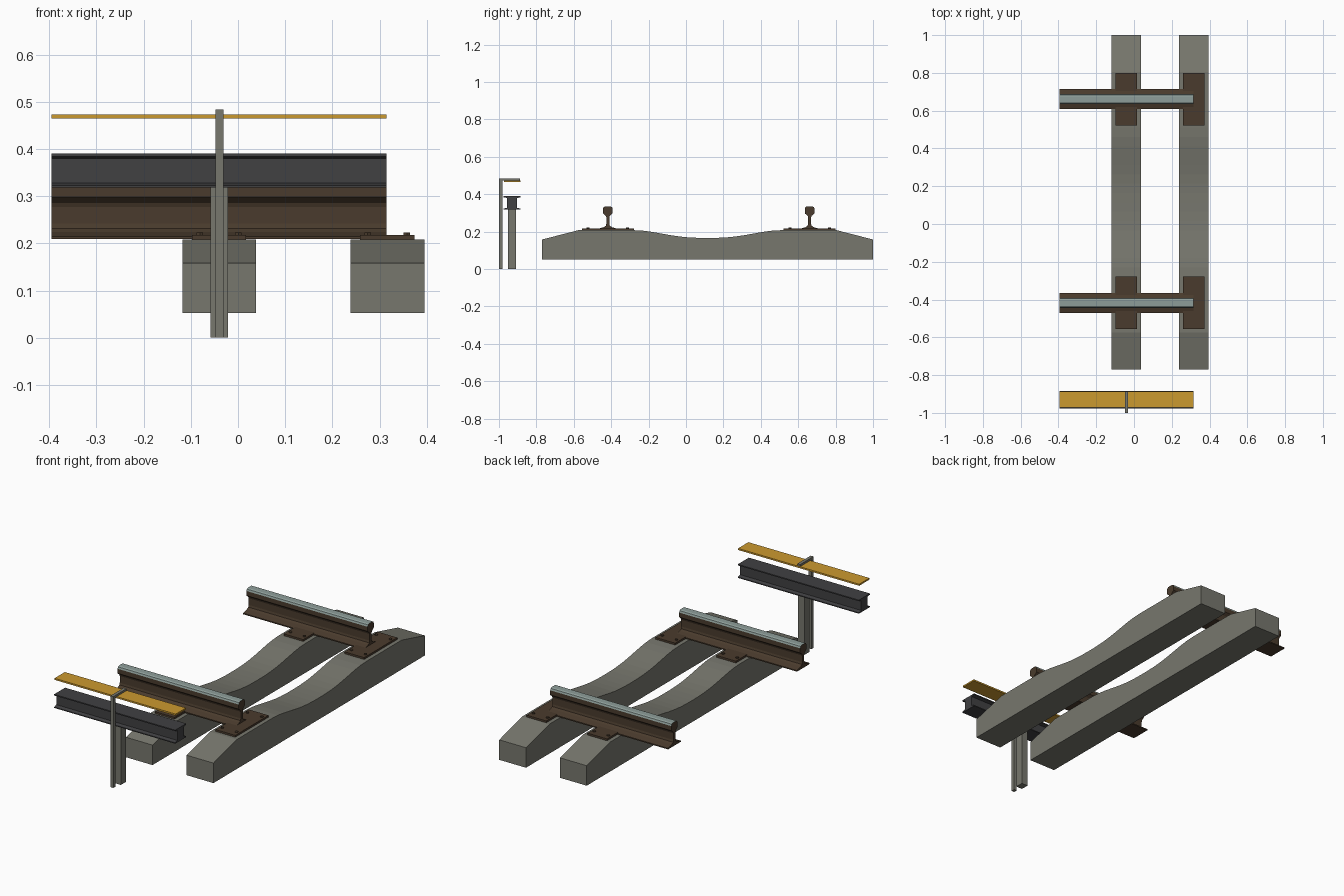
import bpy, bmesh, math
from mathutils import Vector

if "Cube" in bpy.data.objects:
    bpy.data.objects.remove(bpy.data.objects["Cube"])


def material(name, rgb):
    m = bpy.data.materials.new(name)
    m.diffuse_color = (*rgb, 1)
    m.use_nodes = True
    m.node_tree.nodes["Principled BSDF"].inputs["Base Color"].default_value = m.diffuse_color
    return m


CONCRETE = material("concrete grey", (0.185, 0.185, 0.155))
RUST = material("rust brown", (0.068, 0.044, 0.026))
STEEL = material("polished steel", (0.27, 0.34, 0.32))
DARK = material("dark conductor grey", (0.052, 0.052, 0.055))
YELLOW = material("cover yellow", (0.60, 0.32, 0.028))

X0, X1 = -0.395, 0.315          # rail length
SLEEPER_Y = 0.115               # sleeper middle
RAIL_Y = (-0.418, 0.661)
SLEEPERS = ((-0.118, 0.038), (0.238, 0.395))


def extrude_x(name, profile, x0, x1, mats):
    """Extrude a closed (y, z) profile along x."""
    bm = bmesh.new()
    face = bm.faces.new([bm.verts.new((x0, y, z)) for y, z in profile])
    out = bmesh.ops.extrude_face_region(bm, geom=[face])
    moved = [v for v in out["geom"] if isinstance(v, bmesh.types.BMVert)]
    bmesh.ops.translate(bm, verts=moved, vec=(x1 - x0, 0, 0))
    bmesh.ops.recalc_face_normals(bm, faces=bm.faces)
    return finish(name, bm, mats)


def finish(name, bm, mats):
    me = bpy.data.meshes.new(name)
    bm.to_mesh(me)
    bm.free()
    for m in mats:
        me.materials.append(m)
    ob = bpy.data.objects.new(name, me)
    bpy.context.collection.objects.link(ob)
    return ob


def box(name, lo, hi, mat):
    return extrude_x(name, [(lo[1], lo[2]), (hi[1], lo[2]), (hi[1], hi[2]), (lo[1], hi[2])],
                     lo[0], hi[0], [mat])


def mirrored(half, cy):
    """Complete a half profile (bottom to top, y >= 0) about y = cy."""
    return [(cy + y, z) for y, z in half] + [(cy - y, z) for y, z in reversed(half) if y > 0]


# Concrete sleepers with sagging middle
sag = [(0.395 * i / 8, 0.1665 + 0.0415 * (0.5 - 0.5 * math.cos(math.pi * (i / 8) ** 1.3)))
       for i in range(8, -1, -1)]
half_sleeper = [(0.885, 0.052), (0.885, 0.158), (0.69, 0.208)] + sag
for i, (a, b) in enumerate(SLEEPERS):
    extrude_x(f"sleeper_{i}", mirrored(half_sleeper, SLEEPER_Y), a, b, [CONCRETE])

# Running rails: foot, web, head with a polished top
half_rail = [(0.053, 0.209), (0.053, 0.215), (0.022, 0.224), (0.011, 0.231), (0.008, 0.242),
             (0.008, 0.277), (0.011, 0.285), (0.026, 0.298), (0.026, 0.322),
             (0.0225, 0.331), (0.015, 0.335)]
for i, cy in enumerate(RAIL_Y):
    rail = extrude_x(f"running_rail_{i}", mirrored(half_rail, cy), X0, X1, [RUST, STEEL])
    for p in rail.data.polygons:
        if p.normal.z > 0.3 and p.center.z > 0.32:
            p.material_index = 1

# Base plates with bolts
for i, (a, b) in enumerate(SLEEPERS):
    for j, cy in enumerate(RAIL_Y):
        px0, px1 = a + 0.021, b - 0.021
        box(f"base_plate_{i}_{j}", (px0, cy - 0.139, 0.206), (px1, cy + 0.139, 0.218), RUST)
        bm = bmesh.new()
        for bx in (px0 + 0.016, px1 - 0.016):
            for by in (cy - 0.105, cy + 0.105):
                geo = bmesh.ops.create_cone(bm, cap_ends=True, segments=6, radius1=0.008,
                                            radius2=0.008, depth=0.006)
                bmesh.ops.translate(bm, verts=geo["verts"], vec=Vector((bx, by, 0.2195)))
        finish(f"plate_bolts_{i}_{j}", bm, [RUST])

# Conductor rail: wide I section
half_conductor = [(0.046, 0.318), (0.046, 0.323), (0.027, 0.328), (0.027, 0.380),
                  (0.046, 0.384), (0.046, 0.390)]
extrude_x("conductor_rail", mirrored(half_conductor, -0.930), X0, X1, [DARK])

# Support pillar, cover post and arm
box("conductor_support", (-0.058, -0.951, 0), (-0.021, -0.908, 0.318), CONCRETE)
arm = [(-1.0, 0), (-0.981, 0), (-0.981, 0.473), (-0.888, 0.473), (-0.888, 0.484), (-1.0, 0.484)]
extrude_x("cover_post", arm, -0.048, -0.031, [CONCRETE])

# Protective cover board
box("cover_board", (X0, -0.972, 0.465), (X1, -0.886, 0.4735), YELLOW)
